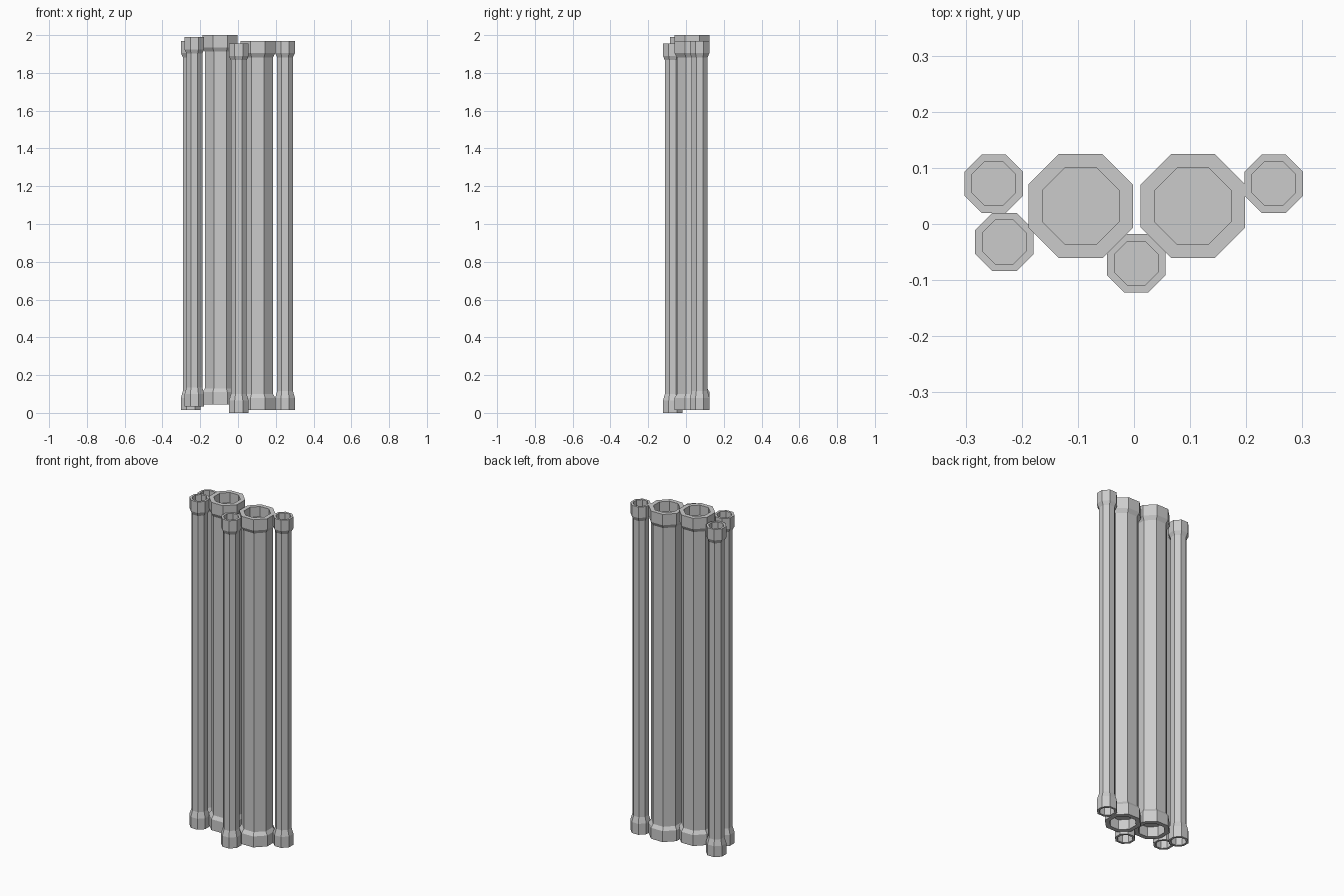
import bpy, bmesh
from math import pi, cos, sin

if "Cube" in bpy.data.objects:
    bpy.data.objects.remove(bpy.data.objects["Cube"])

LENGTH = 1.955


def pipe(name, x, y, z, collar, body, bore, taper, recess):
    """Octagonal pipe with a flared collar and a recessed opening at each end."""
    # (apothem, height) from the lower recess, over the outside, to the upper recess
    profile = [
        (bore, recess), (bore, 0), (collar, 0), (collar, 0.065), (body, taper),
        (body, LENGTH - 0.088), (collar, LENGTH - 0.065), (collar, LENGTH),
        (bore, LENGTH), (bore, LENGTH - recess),
    ]
    bm = bmesh.new()
    rings = []
    for apothem, h in profile:
        r = apothem / cos(pi / 8)
        rings.append([bm.verts.new((r * cos((i + 0.5) * pi / 4),
                                    r * sin((i + 0.5) * pi / 4), h)) for i in range(8)])
    for a, b in zip(rings, rings[1:]):
        for i in range(8):
            j = (i + 1) % 8
            bm.faces.new((a[i], a[j], b[j], b[i]))
    # Plugs inside both openings
    bm.faces.new(rings[0][::-1])
    bm.faces.new(rings[-1])
    bmesh.ops.recalc_face_normals(bm, faces=bm.faces)
    mesh = bpy.data.meshes.new(name)
    bm.to_mesh(mesh)
    bm.free()
    obj = bpy.data.objects.new(name, mesh)
    obj.location = (x, y, z)
    bpy.context.collection.objects.link(obj)


# Two wide pipes
for name, x, z in (("wide_pipe_left", -0.095, 0.045), ("wide_pipe_right", 0.105, 0.015)):
    pipe(name, x, 0.032, z, 0.093, 0.08, 0.068, 0.085, 0.06)

# Four narrow pipes
for name, x, y, z in (
    ("narrow_pipe_back_left", -0.25, 0.072, 0.015),
    ("narrow_pipe_front_left", -0.231, -0.032, 0.035),
    ("narrow_pipe_front_middle", 0.004, -0.07, 0.0),
    ("narrow_pipe_back_right", 0.249, 0.072, 0.015),
):
    pipe(name, x, y, z, 0.052, 0.042, 0.039, 0.1, 0.06)
